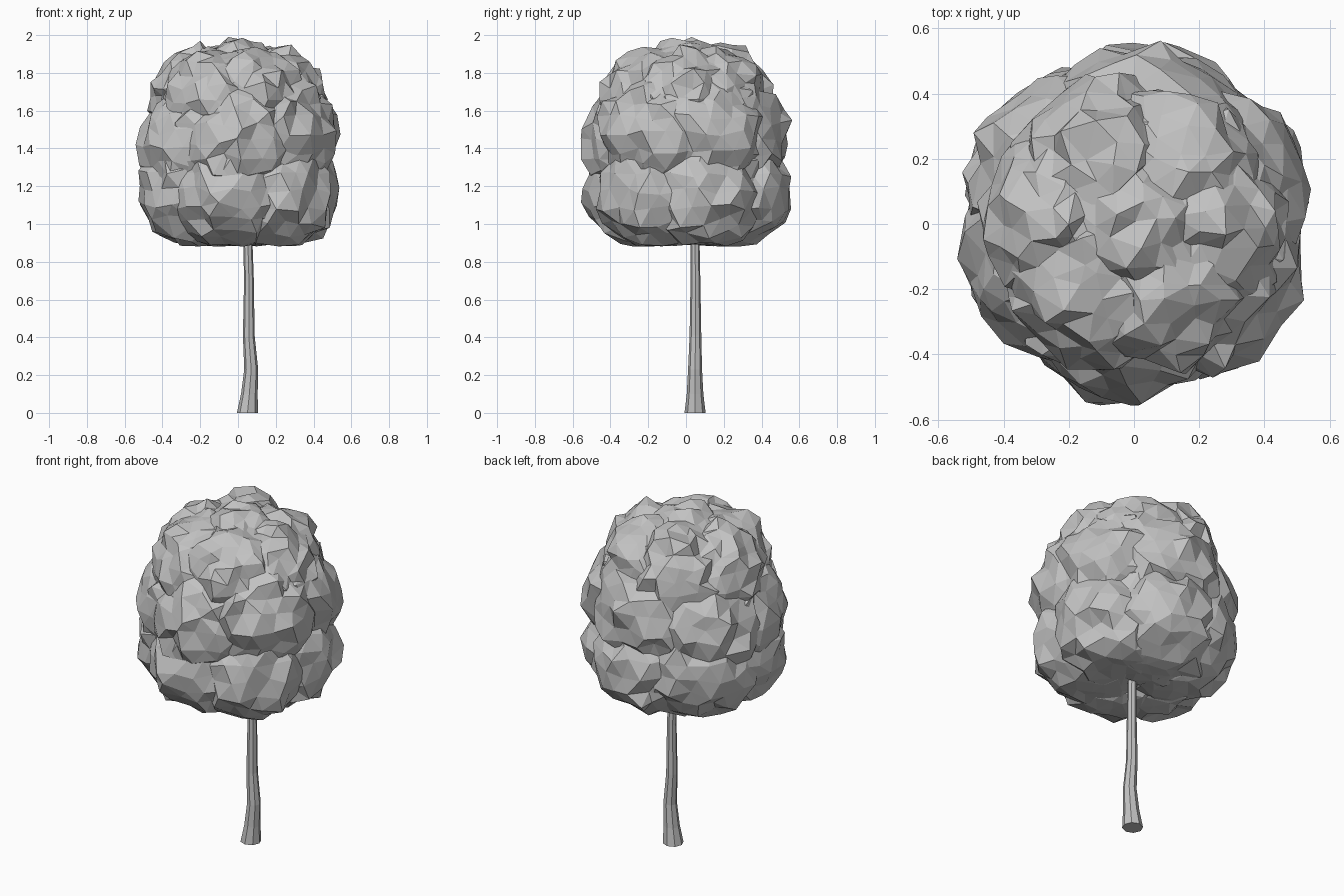
import bpy, bmesh, math, random
from mathutils import Vector

cube = bpy.data.objects.get("Cube")
if cube:
    bpy.data.objects.remove(cube)

random.seed(11)

grey = bpy.data.materials.new("plain grey")
grey.use_nodes = True
colour = (0.54, 0.54, 0.54, 1)
grey.diffuse_color = colour
grey.node_tree.nodes["Principled BSDF"].inputs["Base Color"].default_value = colour


def finish(bm, name):
    mesh = bpy.data.meshes.new(name)
    bm.to_mesh(mesh)
    bm.free()
    mesh.materials.append(grey)
    ob = bpy.data.objects.new(name, mesh)
    bpy.context.collection.objects.link(ob)


# Bent trunk: one octagon ring per (x, y, z, radius)
SIDES = 8
bm = bmesh.new()
rings = []
for x, y, z, r in [(.05, .048, 0, .056), (.06, .048, .1, .044), (.07, .048, .23, .037),
                   (.057, .05, .41, .031), (.058, .05, .7, .026), (.051, .047, .95, .024)]:
    rings.append([bm.verts.new((x + r * math.cos(math.tau * i / SIDES),
                                y + r * math.sin(math.tau * i / SIDES), z))
                  for i in range(SIDES)])
for low, high in zip(rings, rings[1:]):
    for i in range(SIDES):
        j = (i + 1) % SIDES
        bm.faces.new((low[i], low[j], high[j], high[i]))
bm.faces.new(rings[0][::-1])
bm.faces.new(rings[-1])
finish(bm, "trunk")


# Leaf clump: faceted ball with uneven corners, kept between canopy floor and tip
def clump(name, centre, radius):
    bm = bmesh.new()
    bmesh.ops.create_icosphere(bm, subdivisions=3, radius=radius)
    for v in bm.verts:
        p = v.co * random.uniform(.93, 1.06)
        p += Vector([random.uniform(-.022, .022) for _ in range(3)])
        p += Vector(centre)
        p.z = min(max(p.z, .88 + random.uniform(0, .02)), 2)
        v.co = p
    finish(bm, name)


# Rings of broad overlapping clumps:
# name, count, ring radius, height, rise toward +x, clump radius, start angle
for name, count, ring, height, rise, radius, start in [
        ("lower_leaves", 6, .215, 1.18, -.01, .33, 20),
        ("middle_leaves", 6, .21, 1.44, .04, .335, -95),
        ("upper_leaves", 6, .19, 1.66, 0, .275, -65)]:
    for i in range(count):
        a = math.radians(start + 360 * i / count)
        clump(f"{name}_{i + 1}",
              (ring * math.cos(a), ring * math.sin(a), height + rise * math.cos(a)),
              radius * random.uniform(.98, 1.02))

# Crown
clump("crown_leaves", (0, 0, 1.71), .27)
